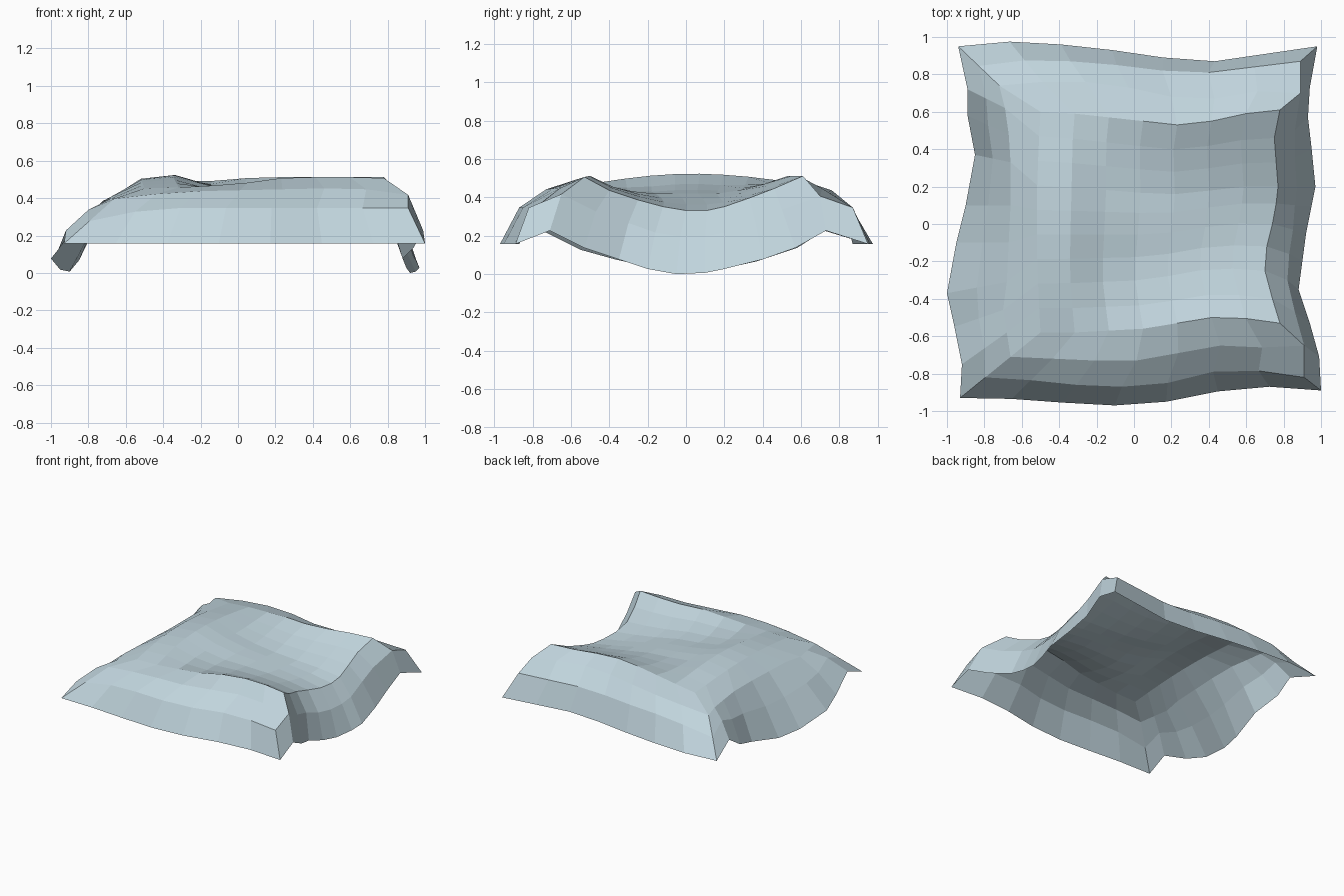
import bpy, bmesh, math
from mathutils import Vector as V

bm = bmesh.new()


def row(x0, x1, ys, z):
    """Curve running left to right with evenly spaced x; z is a number or a list."""
    n = len(ys)
    zs = z if isinstance(z, list) else [z] * n
    return [V((x0 + (x1 - x0) * i / (n - 1), ys[i], zs[i])) for i in range(n)]


def loft(curves):
    """Quads between neighbouring curves, always facing upwards."""
    grid = [[bm.verts.new(p) for p in c] for c in curves]
    for a, b in zip(grid, grid[1:]):
        for i in range(len(a) - 1):
            vs = [a[i], a[i + 1], b[i + 1], b[i]]
            q = [v.co for v in vs]
            if (q[2] - q[0]).cross(q[3] - q[1]).z < 0:
                vs.reverse()
            bm.faces.new(vs)


# Front border: hem up to the ridge
front = [
    row(-.93, 1.0, [-.93, -.935, -.955, -.97, -.95, -.895, -.87, -.89], .16),
    row(-.795, .91, [-.82, -.835, -.86, -.87, -.85, -.79, -.785, -.82],
        [.28, .33] + [.35] * 6),
    row(-.66, .91, [-.71, -.72, -.73, -.73, -.69, -.65, -.66, -.65],
        [.40, .425, .44, .445, .45, .455, .45, .42]),
    row(-.5, .78, [-.58, -.58, -.57, -.56, -.53, -.5, -.505, -.53],
        [.455, .46, .47, .485, .51, .515, .515, .51]),
]
loft(front)

# Back border
back = [
    row(-.94, .98, [.95, .975, .96, .93, .89, .87, .91, .95], .16),
    row(-.83, .89, [.845, .875, .87, .85, .82, .81, .84, .87],
        [.28, .33] + [.35] * 6),
    row(-.72, .89, [.74, .76, .76, .73, .68, .67, .71, .70],
        [.39, .42, .44, .45, .45, .455, .45, .41]),
    row(-.5, .78, [.6, .59, .57, .55, .53, .55, .59, .61],
        [.46, .48, .495, .51, .515, .515, .515, .515]),
]
loft(back)

# Left border: drooping hem up to the soft hump
left_hem = [V(p) for p in (
    (-.93, -.93, .16), (-.92, -.75, .23), (-.96, -.55, .13), (-1, -.37, .08),
    (-.95, -.1, .02), (-.9, .1, .01), (-.85, .37, .07), (-.89, .58, .14),
    (-.89, .72, .23), (-.94, .95, .16))]
left_slope = [V(p) for p in (
    (-.66, -.71, .40), (-.68, -.58, .40), (-.7, -.46, .40), (-.68, -.31, .41),
    (-.67, -.1, .41), (-.66, .1, .41), (-.66, .33, .41), (-.67, .48, .40),
    (-.69, .62, .40), (-.72, .74, .39))]
left_mid = [(a + b) / 2 + V((0, 0, .025 if 0 < i < 9 else 0))
            for i, (a, b) in enumerate(zip(left_hem, left_slope))]
left_mid[0], left_mid[9] = front[1][0], back[1][0]
hump = []
for i in range(10):
    s = math.sin(math.pi * i / 9)
    hump.append(V((-.5 - .02 * s, -.58 + 1.18 * i / 9, .457 + .05 * s)))
hump[0], hump[9] = front[3][0], back[3][0]
loft([left_hem, left_mid, left_slope, hump])

# Right border: drooping hem, middle fold and sharp crease
right_hem = [V(p) for p in (
    (1, -.89, .16), (.99, -.71, .23), (.94, -.53, .14), (.88, -.35, .08),
    (.90, -.2, .03), (.92, -.05, .003), (.95, .1, .01), (.97, .2, .03),
    (.95, .4, .08), (.93, .57, .14), (.94, .73, .23), (.98, .95, .16))]
right_mid = [V(p) for p in (
    (.91, -.82, .35), (.91, -.65, .42), (.86, -.47, .33), (.82, -.3, .27),
    (.83, -.16, .22), (.85, -.03, .20), (.86, .1, .20), (.87, .2, .22),
    (.86, .36, .28), (.86, .5, .34), (.89, .7, .41), (.89, .87, .35))]
crease = [V(p) for p in (
    (.78, -.53, .51), (.74, -.4, .44), (.70, -.25, .39), (.71, -.12, .355),
    (.74, 0, .335), (.76, .11, .335), (.77, .2, .355), (.76, .33, .40),
    (.75, .46, .45), (.78, .61, .515))]
loft([right_hem, right_mid, [right_mid[1]] + crease + [right_mid[-2]]])

# Sagging centre: patch blended from its four boundary curves
f, b = front[3], back[3]
centre = []
for j in range(10):
    t = j / 9
    line = []
    for i in range(8):
        s = i / 7
        corners = (f[0] * (1 - s) + f[7] * s) * (1 - t) + (b[0] * (1 - s) + b[7] * s) * t
        p = f[i] * (1 - t) + b[i] * t + hump[j] * (1 - s) + crease[j] * s - corners
        # swell next to the hump, steeper folds beside the two ridges
        p.z += .04 * math.sin(math.pi * t) * (1 if i == 1 else .3 if i == 2 else 0)
        p.z -= .022 * math.sin(math.pi * s) * abs(math.sin(2 * math.pi * t)) * (i > 1)
        line.append(p)
    centre.append(line)
loft(centre)

# Weld the patches, drop the hem to z = 0 and finish
bmesh.ops.remove_doubles(bm, verts=bm.verts[:], dist=.006)
low = min(v.co.z for v in bm.verts)
for v in bm.verts:
    v.co.z -= low
mesh = bpy.data.meshes.new("draped_cloth")
bm.to_mesh(mesh)
bm.free()
mat = bpy.data.materials.new("pale blue grey")
mat.diffuse_color = (.53, .66, .72, 1)
mesh.materials.append(mat)
bpy.context.collection.objects.link(bpy.data.objects.new("draped_cloth", mesh))
